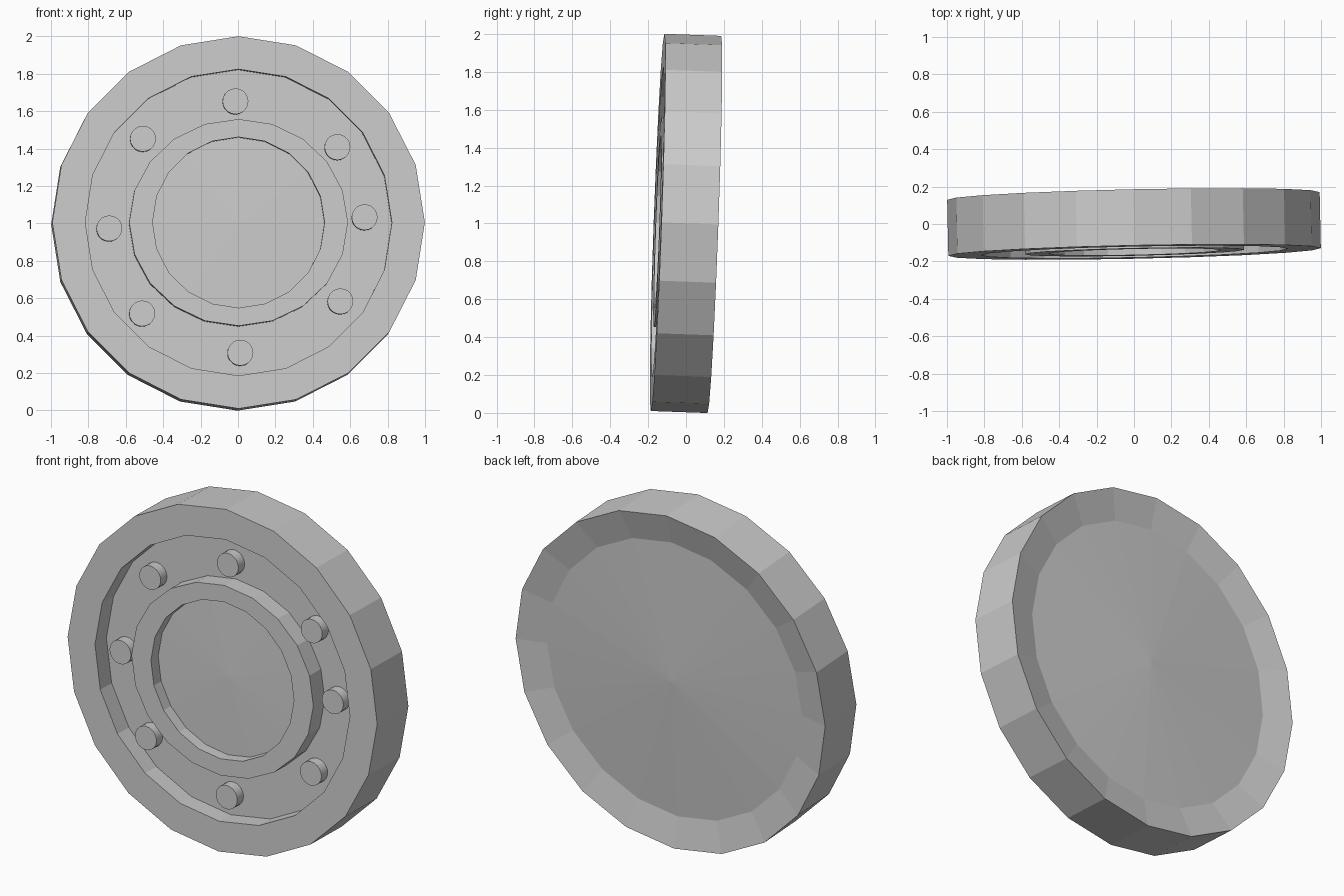
import bpy, bmesh
from math import sin, cos, pi
from mathutils import Matrix

if "Cube" in bpy.data.objects:
    bpy.data.objects.remove(bpy.data.objects["Cube"])

SIDES = 20
# slight lean of the whole disc: tips back and turns a little to the right
LEAN = (Matrix.Translation((0, 0, 1.0))
        @ Matrix.Rotation(0.021, 4, 'Z') @ Matrix.Rotation(-0.036, 4, 'X'))


def finish(name, bm):
    bmesh.ops.recalc_face_normals(bm, faces=bm.faces)
    bm.transform(LEAN)
    mesh = bpy.data.meshes.new(name)
    bm.to_mesh(mesh)
    bm.free()
    ob = bpy.data.objects.new(name, mesh)
    bpy.context.collection.objects.link(ob)
    return ob


def lathe(name, profile, sides):
    """Spin (x radius, z radius, y) points about the y axis; radius 0 is a tip."""
    bm = bmesh.new()
    rings = []
    for rx, rz, y in profile:
        if rx == 0:
            rings.append([bm.verts.new((0, y, 0))] * sides)
        else:
            rings.append([bm.verts.new((rx * sin(2 * pi * i / sides), y,
                                        rz * cos(2 * pi * i / sides)))
                          for i in range(sides)])
    for a, b in zip(rings, rings[1:]):
        for i in range(sides):
            j = (i + 1) % sides
            bm.faces.new(list(dict.fromkeys((a[i], a[j], b[j], b[i]))))
    return finish(name, bm)


# disc: central dish, raised hub ring, groove, outer rim, dished back
lathe("disc_body", [
    (0, 0, -0.09),
    (0.46, 0.457, -0.08),
    (0.46, 0.457, -0.15),
    (0.585, 0.553, -0.15),
    (0.585, 0.553, -0.04),
    (0.82, 0.82, -0.04),
    (0.82, 0.82, -0.15),
    (0.996, 0.996, -0.15),
    (0.996, 0.996, 0.15),
    (0.82, 0.82, 0.11),
    (0, 0, 0.14),
], SIDES)

# round studs standing in the groove
STUDS = [(-0.015, 0.65), (0.53, 0.405), (0.675, 0.03), (0.545, -0.42),
         (0.01, -0.695), (-0.515, -0.485), (-0.69, -0.03), (-0.51, 0.45)]
for n, (x, z) in enumerate(STUDS, 1):
    bm = bmesh.new()
    place = Matrix.Translation((x, -0.065, z)) @ Matrix.Rotation(pi / 2, 4, 'X')
    bmesh.ops.create_cone(bm, cap_ends=True, segments=20, radius1=0.069,
                          radius2=0.069, depth=0.07, matrix=place)
    ob = finish(f"stud_{n}", bm)
    bpy.ops.object.select_all(action='DESELECT')
    ob.select_set(True)
    bpy.context.view_layer.objects.active = ob
    bpy.ops.object.shade_smooth_by_angle()
